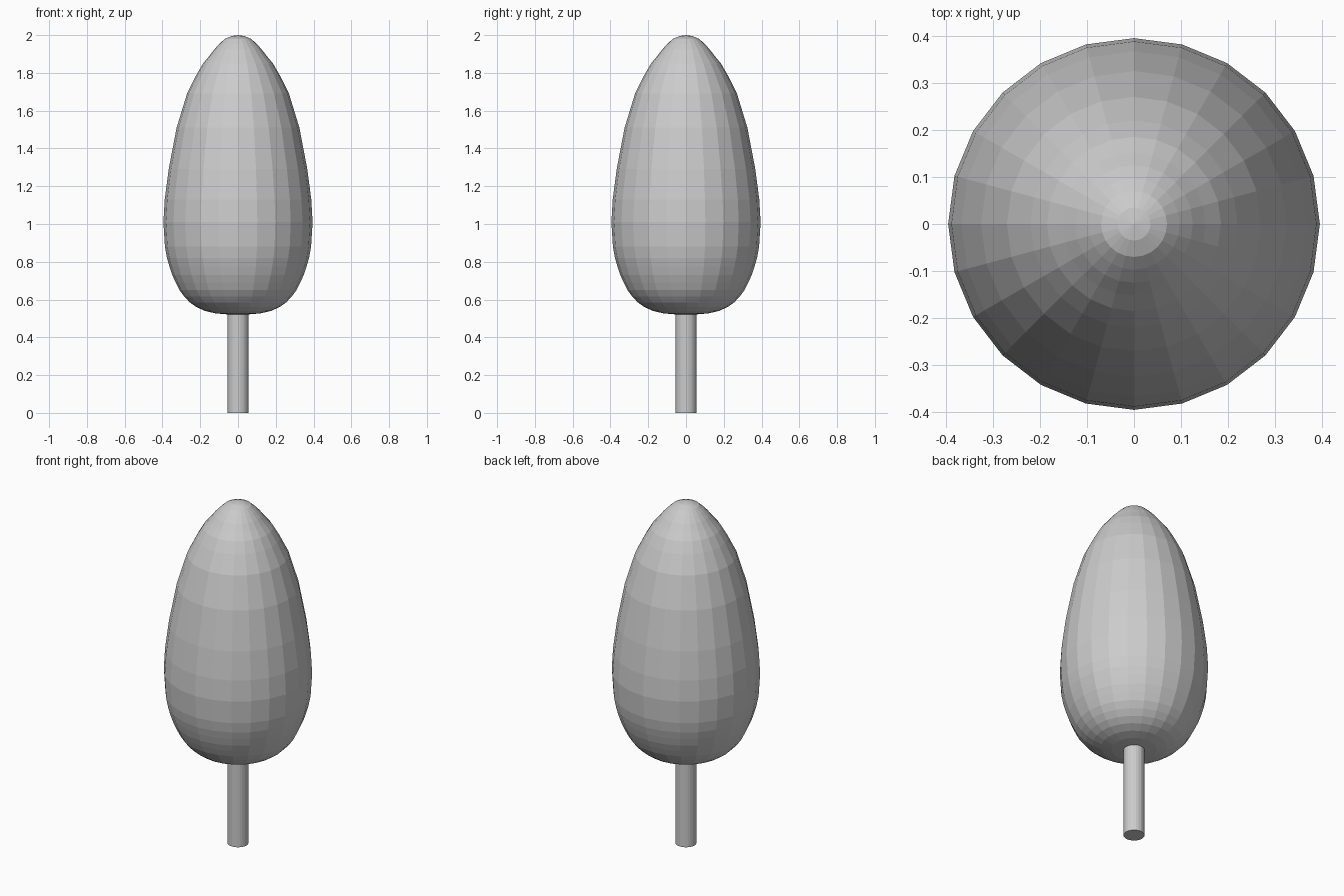
import bpy
import bmesh
import math

old = bpy.data.objects.get("Cube")
if old:
    bpy.data.objects.remove(old, do_unlink=True)

SIDES = 24

grey = bpy.data.materials.new("plain grey")
grey.use_nodes = True
colour = (0.6, 0.6, 0.6, 1.0)
grey.diffuse_color = colour
grey.node_tree.nodes["Principled BSDF"].inputs["Base Color"].default_value = colour


def lathe(name, profile):
    """Turn a (radius, height) profile, listed top to bottom, around z."""
    bm = bmesh.new()
    rings = []
    for r, z in profile:
        count = SIDES if r > 0 else 1
        rings.append([bm.verts.new((r * math.cos(math.tau * i / SIDES),
                                    r * math.sin(math.tau * i / SIDES), z))
                      for i in range(count)])
    for a, b in zip(rings, rings[1:]):
        for i in range(SIDES):
            j = (i + 1) % SIDES
            corners = [a[i % len(a)], b[i % len(b)], b[j % len(b)], a[j % len(a)]]
            bm.faces.new(list(dict.fromkeys(corners)))
    bmesh.ops.recalc_face_normals(bm, faces=bm.faces)
    mesh = bpy.data.meshes.new(name)
    bm.to_mesh(mesh)
    bm.free()
    mesh.materials.append(grey)
    obj = bpy.data.objects.new(name, mesh)
    bpy.context.collection.objects.link(obj)
    return obj


# Egg-shaped foliage, flat faceted
lathe("tree_crown", [
    (0, 2.0), (0.035, 1.995), (0.07, 1.98), (0.097, 1.955), (0.125, 1.925),
    (0.152, 1.89), (0.185, 1.85), (0.22, 1.79), (0.27, 1.69), (0.325, 1.51),
    (0.367, 1.29), (0.388, 1.13), (0.395, 1.01), (0.387, 0.88),
    (0.376, 0.82), (0.363, 0.775), (0.348, 0.73), (0.33, 0.69),
    (0.31, 0.65), (0.284, 0.615), (0.255, 0.585), (0.22, 0.56),
    (0.175, 0.54), (0.12, 0.527), (0.06, 0.522), (0, 0.52)])

# Slim round trunk, its top tucked into the foliage
lathe("trunk", [(0, 0.54), (0.056, 0.54), (0.056, 0), (0, 0)])
